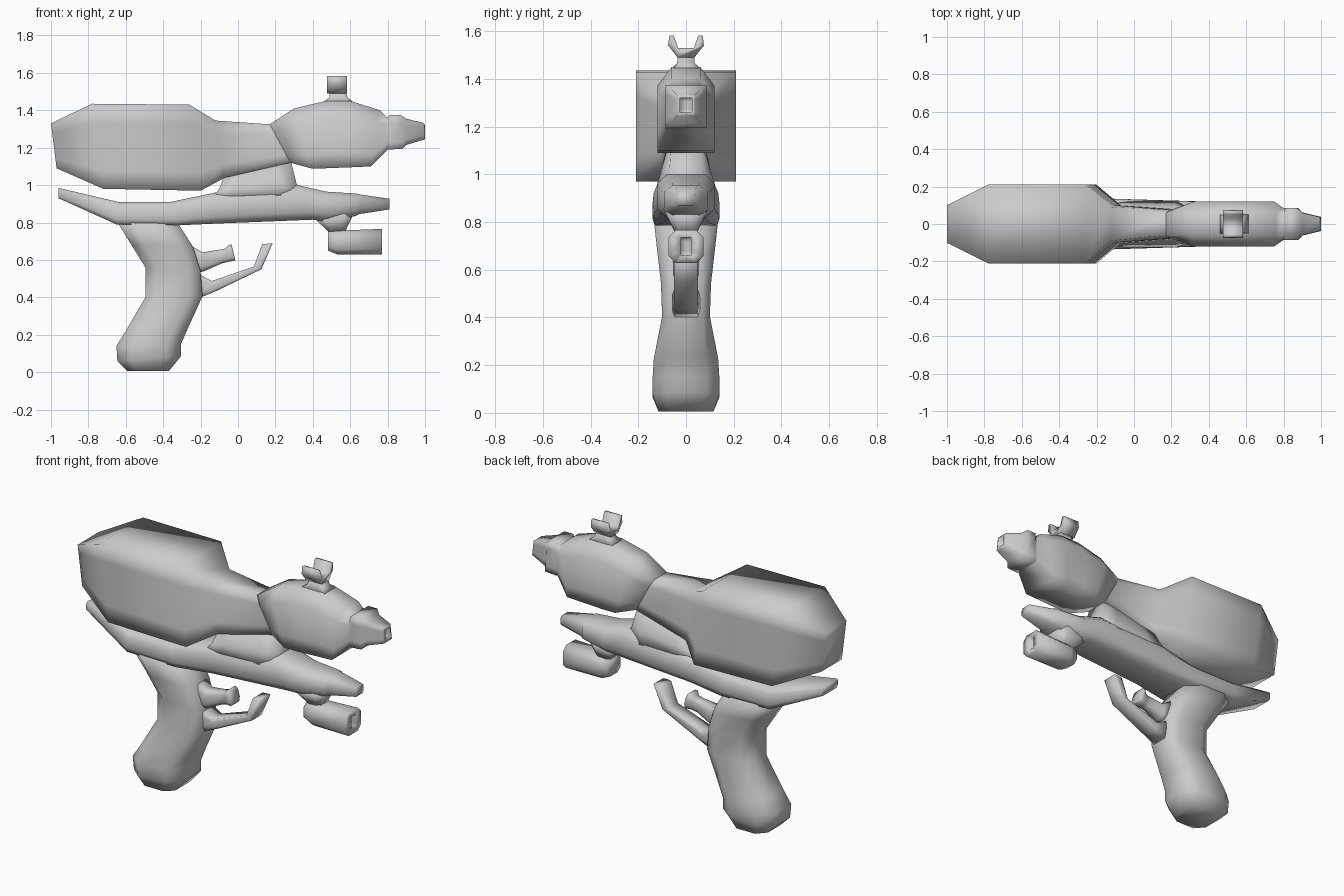
import bpy, bmesh


def finish(name, bm):
    bmesh.ops.recalc_face_normals(bm, faces=bm.faces)
    for f in bm.faces:
        f.smooth = True
    me = bpy.data.meshes.new(name)
    bm.to_mesh(me)
    bm.free()
    ob = bpy.data.objects.new(name, me)
    bpy.context.collection.objects.link(ob)
    return ob


def loft(name, stations):
    """Skin eight-sided rings. Station: (x1, z1, x2, z2, half width, half width at 1, at 2)."""
    bm = bmesh.new()
    rings = []
    for x1, z1, x2, z2, w, w1, w2 in stations:
        half = [(0, w1), (0.22, w), (0.78, w), (1, w2)]
        pts = half + [(t, -y) for t, y in reversed(half)]
        rings.append([bm.verts.new((x1 + (x2 - x1) * t, y, z1 + (z2 - z1) * t)) for t, y in pts])
    for a, b in zip(rings, rings[1:]):
        for i in range(8):
            j = (i + 1) % 8
            bm.faces.new((a[i], a[j], b[j], b[i]))
    bm.faces.new(rings[0])
    bm.faces.new(rings[-1])
    return finish(name, bm)


def upright(x, z_top, z_bot, w, k=0.6):
    """Vertical ring with equally chamfered top and bottom."""
    return (x, z_top, x, z_bot, w, w * k, w * k)


# rear water tank and the narrow neck ahead of it
loft("tank", [
    (-1.00, 1.33, -0.97, 1.09, 0.10, 0.10, 0.10),
    (-0.78, 1.435, -0.72, 0.98, 0.21, 0.21, 0.21),
    (-0.26, 1.43, -0.20, 0.97, 0.21, 0.21, 0.21),
    (-0.12, 1.345, -0.07, 1.04, 0.10, 0.09, 0.10),
    (0.17, 1.325, 0.28, 1.12, 0.075, 0.06, 0.075),
    (0.30, 1.40, 0.36, 1.10, 0.10, 0.06, 0.10),
])

# front barrel, collar and hollow nozzle
loft("barrel", [
    (0.17, 1.325, 0.28, 1.12, 0.075, 0.06, 0.075),
    (0.30, 1.41, 0.39, 1.09, 0.12, 0.06, 0.12),
    (0.47, 1.45, 0.47, 1.09, 0.12, 0.06, 0.12),
    (0.60, 1.45, 0.60, 1.095, 0.12, 0.06, 0.12),
    (0.76, 1.40, 0.71, 1.10, 0.12, 0.06, 0.12),
    (0.80, 1.36, 0.80, 1.19, 0.085, 0.06, 0.08),
    (0.81, 1.375, 0.81, 1.19, 0.085, 0.085, 0.085),
    (0.87, 1.375, 0.88, 1.195, 0.085, 0.085, 0.085),
    (0.90, 1.355, 0.90, 1.215, 0.062, 0.06, 0.06),
    (0.99, 1.333, 1.00, 1.245, 0.038, 0.038, 0.038),
    (1.00, 1.320, 1.00, 1.260, 0.025, 0.025, 0.025),
    (0.95, 1.320, 0.95, 1.260, 0.025, 0.025, 0.025),
])

# lower body with tapered tail and front tip
loft("lower_body", [
    (-0.96, 0.985, -0.96, 0.93, 0.075, 0.065, 0.065),
    (-0.64, 0.91, -0.65, 0.79, 0.14, 0.11, 0.13),
    (-0.36, 0.91, -0.32, 0.785, 0.14, 0.11, 0.13),
    (-0.12, 0.96, -0.10, 0.795, 0.135, 0.11, 0.10),
    (0.32, 1.00, 0.40, 0.815, 0.12, 0.08, 0.08),
    (0.47, 0.965, 0.47, 0.805, 0.105, 0.06, 0.06),
    (0.63, 0.955, 0.63, 0.835, 0.09, 0.055, 0.055),
    (0.65, 0.95, 0.65, 0.845, 0.07, 0.05, 0.05),
    (0.81, 0.927, 0.81, 0.87, 0.04, 0.03, 0.03),
])

# pylon joining lower body to neck
loft("pylon", [
    (-0.14, 0.93, 0.33, 0.95, 0.125, 0.12, 0.10),
    (-0.10, 0.98, 0.31, 1.02, 0.105, 0.11, 0.07),
    (-0.07, 1.06, 0.28, 1.14, 0.075, 0.08, 0.06),
])

# pistol grip
loft("grip", [
    (-0.65, 0.81, -0.33, 0.81, 0.135, 0.09, 0.08),
    (-0.57, 0.68, -0.24, 0.67, 0.12, 0.07, 0.07),
    (-0.495, 0.56, -0.20, 0.54, 0.105, 0.06, 0.07),
    (-0.495, 0.40, -0.19, 0.405, 0.10, 0.06, 0.07),
    (-0.60, 0.22, -0.27, 0.23, 0.135, 0.07, 0.08),
    (-0.65, 0.14, -0.305, 0.15, 0.14, 0.075, 0.085),
    (-0.645, 0.06, -0.305, 0.085, 0.14, 0.07, 0.085),
    (-0.59, 0.005, -0.37, 0.005, 0.115, 0.06, 0.07),
])

# flared trigger and its guard
loft("trigger", [
    (-0.24, 0.67, -0.22, 0.53, 0.055, 0.04, 0.04),
    (-0.19, 0.64, -0.18, 0.54, 0.045, 0.03, 0.03),
    (-0.10, 0.655, -0.09, 0.58, 0.03, 0.02, 0.02),
    (-0.07, 0.66, -0.055, 0.59, 0.035, 0.025, 0.025),
    (-0.05, 0.68, -0.02, 0.595, 0.05, 0.04, 0.04),
    (-0.035, 0.682, -0.015, 0.605, 0.045, 0.035, 0.035),
])
loft("trigger_guard", [
    (-0.22, 0.53, -0.21, 0.395, 0.06, 0.05, 0.05),
    (-0.14, 0.487, -0.12, 0.432, 0.05, 0.045, 0.045),
    (0.085, 0.565, 0.125, 0.55, 0.05, 0.045, 0.045),
    (0.13, 0.685, 0.185, 0.688, 0.05, 0.045, 0.045),
])

# hollow box slung under the front, with its mount
loft("under_box", [
    upright(0.48, 0.752, 0.65, 0.06),
    upright(0.53, 0.756, 0.63, 0.073),
    upright(0.77, 0.766, 0.628, 0.073),
    (0.77, 0.735, 0.77, 0.66, 0.02, 0.02, 0.02),
    (0.66, 0.735, 0.66, 0.66, 0.02, 0.02, 0.02),
])
loft("under_box_mount", [
    (0.39, 0.84, 0.62, 0.85, 0.09, 0.07, 0.05),
    (0.49, 0.745, 0.57, 0.745, 0.04, 0.03, 0.03),
])

# sight base and forked sight
loft("sight_base", [
    (0.45, 1.44, 0.62, 1.44, 0.062, 0.055, 0.055),
    (0.49, 1.47, 0.585, 1.47, 0.035, 0.035, 0.035),
    (0.49, 1.50, 0.575, 1.50, 0.035, 0.035, 0.035),
])
right = [(0.035, 1.49), (0.075, 1.54), (0.07, 1.583), (0.052, 1.583), (0.033, 1.53)]
bm = bmesh.new()
outline = right + [(-y, z) for y, z in reversed(right)]
face = bm.faces.new([bm.verts.new((0.477, y, z)) for y, z in outline])
ext = bmesh.ops.extrude_face_region(bm, geom=[face])
for v in ext["geom"]:
    if isinstance(v, bmesh.types.BMVert):
        v.co.x += 0.106
finish("sight_fork", bm)
